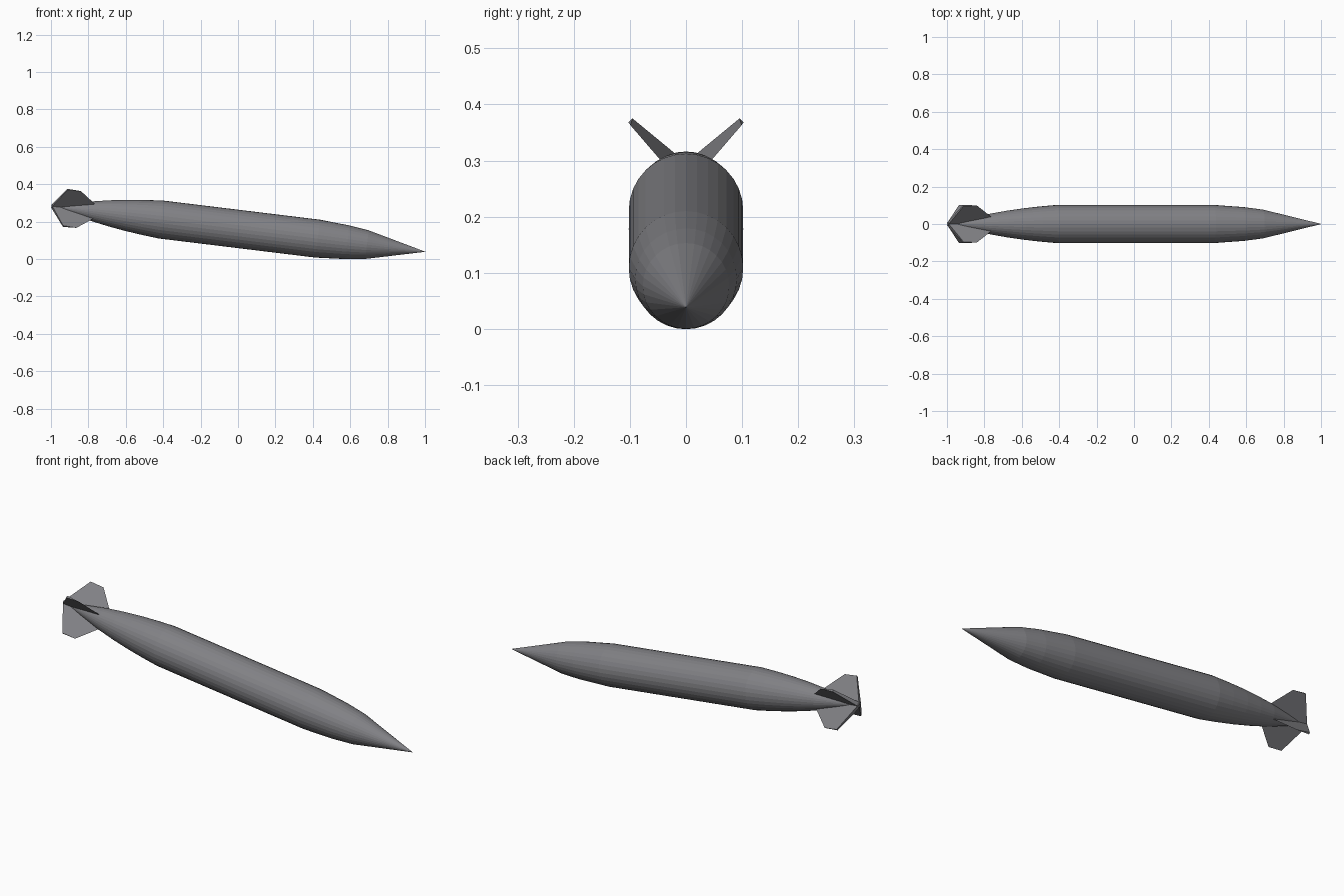
import bpy, bmesh, math
from mathutils import Matrix, Vector

if "Cube" in bpy.data.objects:
    bpy.data.objects.remove(bpy.data.objects["Cube"])

TILT = math.atan(0.122)
LENGTH = 2 / math.cos(TILT)
SIDES = 32
# local +x runs from tail tip to nose tip, then pitched nose-down
PLACE = Matrix.Translation((-0.998, 0, 0.2825)) @ Matrix.Rotation(TILT, 4, 'Y')

grey = bpy.data.materials.new("dark_grey")
grey.diffuse_color = (0.22, 0.22, 0.235, 1)
grey.use_nodes = True
grey.node_tree.nodes["Principled BSDF"].inputs["Base Color"].default_value = grey.diffuse_color


def finish(name, bm):
    bmesh.ops.recalc_face_normals(bm, faces=bm.faces)
    bm.transform(PLACE)
    mesh = bpy.data.meshes.new(name)
    bm.to_mesh(mesh)
    bm.free()
    mesh.materials.append(grey)
    obj = bpy.data.objects.new(name, mesh)
    bpy.context.collection.objects.link(obj)


# Hull: flat-faced spindle profile (distance from tail, radius) turned about its axis
L = LENGTH
profile = [(0.12, 0.029), (0.23, 0.055), (0.32, 0.071), (0.41, 0.084),
           (0.50, 0.094), (0.59, 0.102), (L - 0.58, 0.102),
           (L - 0.42, 0.0905), (L - 0.315, 0.077)]
bm = bmesh.new()
rings = [[bm.verts.new((s, r * math.cos(2 * math.pi * i / SIDES),
                        r * math.sin(2 * math.pi * i / SIDES)))
          for i in range(SIDES)] for s, r in profile]
tail, nose = bm.verts.new((0, 0, 0)), bm.verts.new((L, 0, 0))
for i in range(SIDES):
    j = (i + 1) % SIDES
    for a, b in zip(rings, rings[1:]):
        bm.faces.new((a[i], a[j], b[j], b[i]))
    bm.faces.new((tail, rings[0][j], rings[0][i]))
    bm.faces.new((nose, rings[-1][i], rings[-1][j]))
finish("hull", bm)

# Tail fins: four wedges, sharp leading edge and blunt trailing edge
for k, name in enumerate(("upper_left", "lower_left", "lower_right", "upper_right")):
    bm = bmesh.new()
    spin = Matrix.Rotation(math.radians(45 + 90 * k), 4, 'X')

    def point(s, r, t):
        return bm.verts.new(spin @ Vector((s, t, r)))

    root = [point(0, 0, -0.011), point(0, 0, 0.011), point(0.285, 0, 0)]
    tip = [point(0.075, 0.14, -0.005), point(0.075, 0.14, 0.005), point(0.147, 0.14, 0)]
    bm.faces.new(root)
    bm.faces.new(tip)
    for i in range(3):
        j = (i + 1) % 3
        bm.faces.new((root[i], root[j], tip[j], tip[i]))
    finish("fin_" + name, bm)
